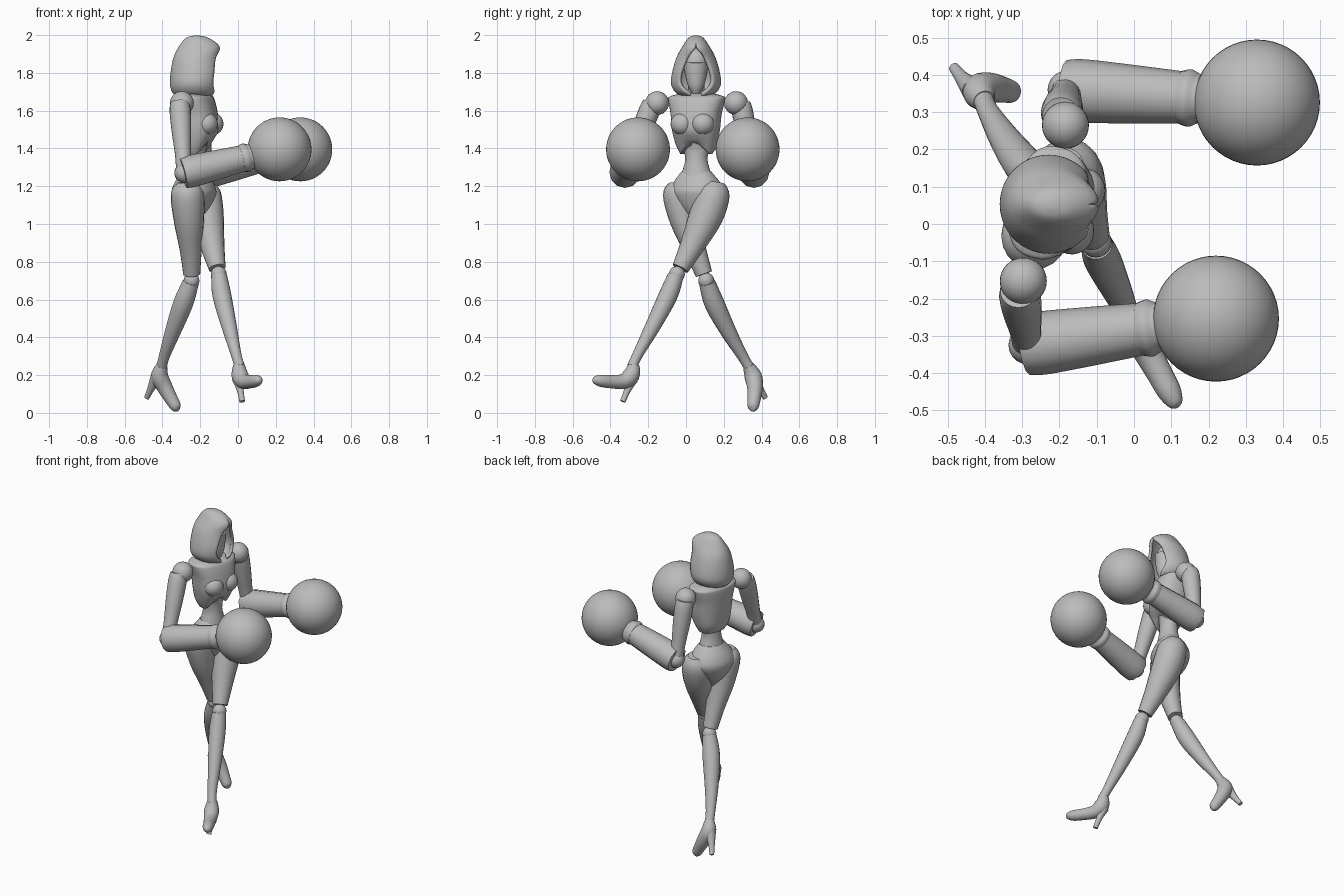
import bpy, bmesh, math
from mathutils import Vector, Matrix

if "Cube" in bpy.data.objects:
    bpy.data.objects.remove(bpy.data.objects["Cube"], do_unlink=True)

grey = bpy.data.materials.new("plain grey")
grey.use_nodes = True
grey.diffuse_color = (0.5, 0.5, 0.5, 1)
grey.node_tree.nodes["Principled BSDF"].inputs["Base Color"].default_value = (0.5, 0.5, 0.5, 1)


def smooth_rows(rows, steps=4):
    """Catmull-Rom interpolation through rows of numbers."""
    out = []
    for i in range(len(rows) - 1):
        a, b = rows[max(i - 1, 0)], rows[i]
        c, d = rows[i + 1], rows[min(i + 2, len(rows) - 1)]
        for s in range(steps):
            t = s / steps
            out.append([0.5 * (2 * q + (r - p) * t + (2 * p - 5 * q + 4 * r - w) * t * t
                               + (3 * q - p - 3 * r + w) * t ** 3)
                        for p, q, r, w in zip(a, b, c, d)])
    out.append(list(rows[-1]))
    return out


def finish(name, bm, angle=40):
    bmesh.ops.recalc_face_normals(bm, faces=bm.faces)
    me = bpy.data.meshes.new(name)
    bm.to_mesh(me)
    bm.free()
    me.materials.append(grey)
    ob = bpy.data.objects.new(name, me)
    bpy.context.collection.objects.link(ob)
    bpy.ops.object.select_all(action="DESELECT")
    ob.select_set(True)
    bpy.context.view_layer.objects.active = ob
    bpy.ops.object.shade_smooth_by_angle(angle=math.radians(angle))
    return ob


def skin(name, rings, closed=True):
    """Join rings of points into a surface."""
    bm = bmesh.new()
    vs = [[bm.verts.new(p) for p in ring] for ring in rings]
    n = len(vs[0])
    for a, b in zip(vs, vs[1:]):
        for i in range(n if closed else n - 1):
            j = (i + 1) % n
            bm.faces.new((a[i], a[j], b[j], b[i]))
    if closed:
        bm.faces.new(vs[0])
        bm.faces.new(vs[-1])
    return finish(name, bm)


def tube(name, rows, n=20):
    """Round limb through rows of (x, y, z, radius)."""
    rows = smooth_rows(rows)
    pts = [Vector(r[:3]) for r in rows]
    along = (pts[-1] - pts[0]).normalized()
    ref = Vector((0, 1, 0)) if abs(along.x) > 0.7 else Vector((1, 0, 0))
    rings = []
    for i, p in enumerate(pts):
        t = (pts[min(i + 1, len(pts) - 1)] - pts[max(i - 1, 0)]).normalized()
        u = (ref - t * t.dot(ref)).normalized()
        v = t.cross(u)
        rings.append([p + rows[i][3] * (u * math.cos(k * math.tau / n) + v * math.sin(k * math.tau / n))
                      for k in range(n)])
    return skin(name, rings)


def body(name, rows, turn, power=1.0, n=32):
    """Upright loft of (z, offset, depth, width, front lift), turned about the body axis."""
    rot = Matrix.Translation((-0.225, 0.055, 0)) @ Matrix.Rotation(math.radians(turn), 4, "Z")
    rings = []
    for z, off, rx, ry, lift in smooth_rows(rows):
        ring = []
        for k in range(n):
            c, s = math.cos(k * math.tau / n), math.sin(k * math.tau / n)
            x = off + rx * math.copysign(abs(c) ** power, c)
            y = ry * math.copysign(abs(s) ** power, s)
            ring.append(rot @ Vector((x, y, z + lift * max(0, c) ** 3)))
        rings.append(ring)
    return skin(name, rings)


def ball(name, centre, size, seg=32, turn=0):
    bm = bmesh.new()
    m = Matrix.Translation(centre) @ Matrix.Rotation(math.radians(turn), 4, "Z") @ Matrix.Diagonal((*size, 1))
    bmesh.ops.create_uvsphere(bm, u_segments=seg, v_segments=seg // 2, radius=1, matrix=m)
    return finish(name, bm)


# Hood: open-fronted shell of (z, centre x, depth, width, opening half angle)
hood_rows = [(1.998, -.22, .012, .012, .0), (1.985, -.215, .06, .04, .0), (1.94, -.205, .108, .072, .06),
             (1.88, -.222, .12, .104, .5), (1.80, -.225, .132, .127, .72), (1.74, -.23, .13, .132, .7),
             (1.70, -.23, .12, .112, .5), (1.68, -.23, .10, .085, .35)]
hood_rings = []
for z, cx, rx, ry, gap in smooth_rows(hood_rows):
    gap = max(gap, 0)
    angles = [gap + (math.tau - 2 * gap) * k / 40 for k in range(41)]
    hood_rings.append([(cx + rx * math.cos(a), .053 + ry * math.sin(a), z) for a in angles])
hood = skin("hood", hood_rings, closed=False)
bm = bmesh.new()
bm.from_mesh(hood.data)
bmesh.ops.remove_doubles(bm, verts=bm.verts, dist=0.0005)
bmesh.ops.holes_fill(bm, edges=[e for e in bm.edges if e.is_boundary and
                                min(v.co.z for v in e.verts) > 1.995])
bmesh.ops.recalc_face_normals(bm, faces=bm.faces)
bm.to_mesh(hood.data)
bm.free()
shell = hood.modifiers.new("thickness", "SOLIDIFY")
shell.thickness = 0.018
shell.offset = -1

# Head, mask and neck
ball("head", (-.225, .053, 1.85), (.075, .068, .085))
tube("face_mask", [(-.185, .053, 1.69, .018), (-.19, .053, 1.73, .042), (-.20, .053, 1.80, .06),
                   (-.20, .053, 1.855, .062)])
tube("neck", [(-.235, .055, 1.62, .06), (-.23, .055, 1.68, .046), (-.225, .055, 1.76, .042)])

# Torso
body("chest", [(1.37, 0, .062, .085, .06), (1.42, .0, .088, .108, .03), (1.50, .01, .108, .126, 0),
               (1.58, .005, .108, .134, 0), (1.65, -.005, .1, .15, 0), (1.675, -.01, .088, .145, 0),
               (1.695, -.015, .05, .07, 0)], -15, 0.8)
for side, (x, y) in {"left": (-.135, .088), "right": (-.165, -.02)}.items():
    ball(side + "_bust", (x, y, 1.53), (.058, .062, .06), 24, -15)
body("waist", [(1.22, 0, .075, .09, 0), (1.28, .0, .064, .075, 0), (1.34, .0, .055, .06, 0),
               (1.40, .0, .055, .07, 0), (1.45, .0, .07, .085, 0)], -18)
body("pelvis", [(.99, .0, .02, .018, 0), (1.03, -.005, .05, .045, 0), (1.09, -.01, .09, .1, 0),
                (1.16, -.01, .114, .145, 0), (1.215, -.005, .104, .13, -.02), (1.26, 0, .08, .096, -.02),
                (1.28, 0, .065, .078, -.02)], -22)

# Arms: shoulder, elbow and fist positions for each side
arms = {"left": ((-.184, .265, 1.64), (-.18, .36, 1.27), (.33, .326, 1.395)),
        "right": ((-.297, -.153, 1.64), (-.285, -.325, 1.27), (.22, -.254, 1.395))}
for side, points in arms.items():
    s, e, f = map(Vector, points)
    out = Vector((-.012, .025 if side == "left" else -.025, 0))
    ball(side + "_shoulder", s, (.063,) * 3)
    ball(side + "_elbow", e, (.052,) * 3, 20)
    upper = [(0, .05), (.12, .056), (.4, .052), (.75, .042), (1, .042)]
    tube(side + "_upper_arm", [(*(s.lerp(e, t) + out * (1 - t)), r) for t, r in upper])
    fore = [(-.01, .08), (.08, .085), (.3, .08), (.62, .07)]
    tube(side + "_forearm", [(*e.lerp(f, t), r) for t, r in fore], 12)
    cuff = [(.6, .072), (.65, .077), (.71, .066), (.8, .085)]
    tube(side + "_cuff", [(*e.lerp(f, t), r) for t, r in cuff])
    ball(side + "_ball_fist", f, (.169,) * 3, 48)

# Left leg, crossing to the far side with the toe raised
tube("left_thigh", [(-.185, .155, 1.22, .05), (-.18, .145, 1.165, .088), (-.165, .105, 1.04, .09),
                    (-.135, .03, .88, .064), (-.11, -.03, .765, .045)])
ball("left_knee", (-.102, -.048, .735), (.042,) * 3, 20)
tube("left_shin", [(-.10, -.055, .725, .042), (-.085, -.095, .62, .05), (-.045, -.18, .45, .04),
                   (-.01, -.255, .31, .028), (.01, -.285, .245, .027)])
tube("left_foot", [(.005, -.275, .255, .03), (.01, -.29, .20, .045), (.03, -.33, .167, .04),
                   (.065, -.395, .165, .035), (.095, -.45, .17, .032), (.112, -.483, .175, .02),
                   (.117, -.492, .177, .005)])
tube("left_heel", [(.0, -.285, .18, .032), (.012, -.31, .12, .018), (.022, -.335, .06, .015)])

# Right leg, trailing with the toe on the ground
tube("right_thigh", [(-.27, -.04, 1.22, .05), (-.268, -.035, 1.165, .088), (-.26, -.005, 1.02, .08),
                     (-.25, .05, .86, .058), (-.245, .095, .735, .045)])
ball("right_knee", (-.246, .107, .70), (.042,) * 3, 20)
tube("right_shin", [(-.25, .112, .69, .043), (-.29, .15, .58, .053), (-.345, .225, .43, .042),
                    (-.39, .30, .30, .029), (-.405, .335, .24, .028)])
tube("right_foot", [(-.402, .33, .25, .03), (-.415, .355, .195, .046), (-.39, .365, .14, .042),
                    (-.36, .362, .085, .036), (-.33, .355, .035, .03), (-.318, .352, .02, .018),
                    (-.313, .35, .016, .005)])
tube("right_heel", [(-.43, .36, .19, .034), (-.46, .39, .13, .02), (-.483, .42, .08, .014)])
